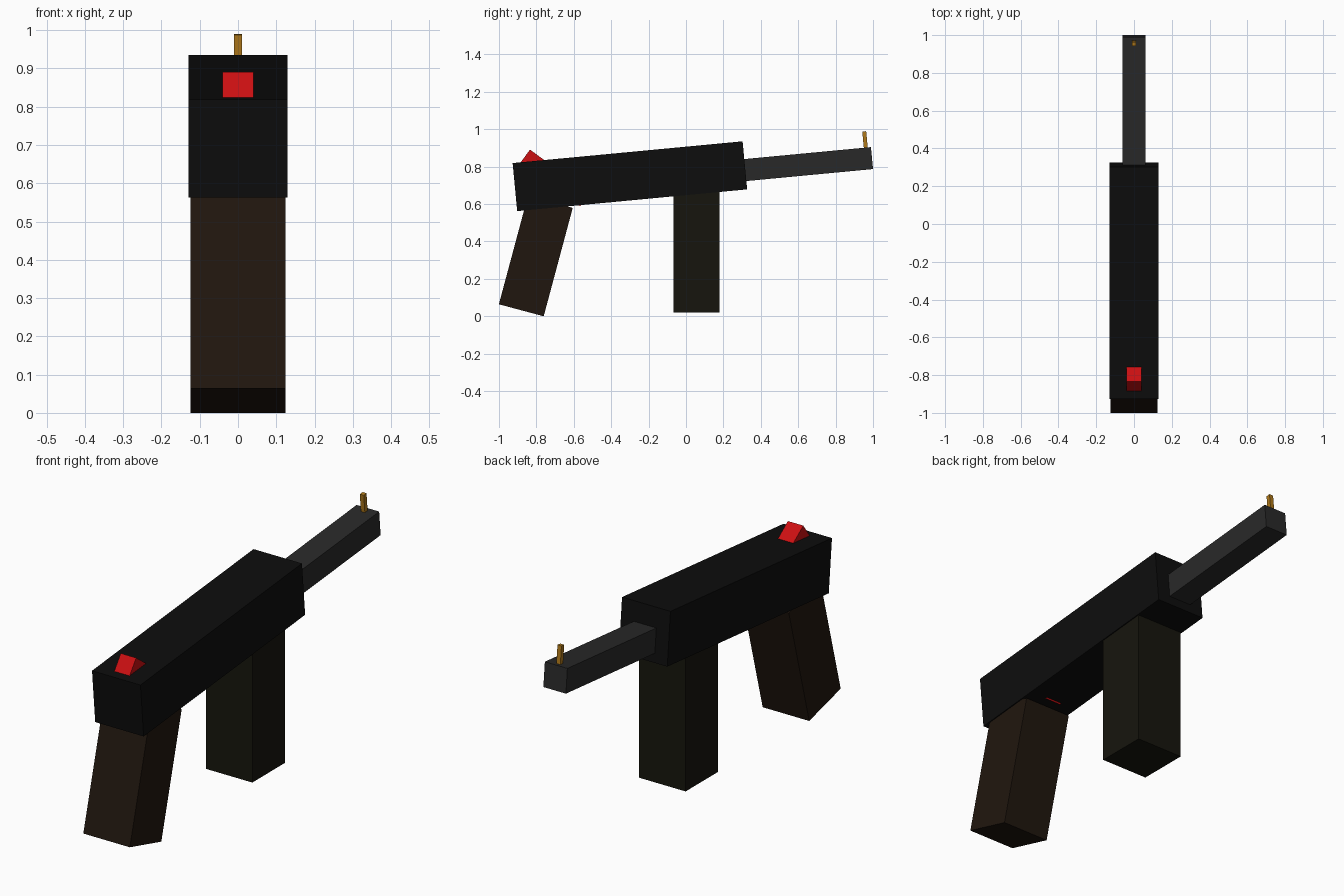
import bpy
import bmesh
from math import radians
from mathutils import Matrix

if "Cube" in bpy.data.objects:
    bpy.data.objects.remove(bpy.data.objects["Cube"])


def material(name, rgb):
    m = bpy.data.materials.new(name)
    m.diffuse_color = (*rgb, 1.0)
    m.use_nodes = True
    m.node_tree.nodes["Principled BSDF"].inputs["Base Color"].default_value = m.diffuse_color
    return m


def box(name, size, centre, tilt, mat):
    """Box of the given size, tilted about x, centred on x = 0."""
    bm = bmesh.new()
    bmesh.ops.create_cube(bm, size=1.0, matrix=Matrix.Diagonal((*size, 1.0)))
    mesh = bpy.data.meshes.new(name)
    bm.to_mesh(mesh)
    bm.free()
    mesh.materials.append(mat)
    obj = bpy.data.objects.new(name, mesh)
    obj.location = (0.0, *centre)
    obj.rotation_euler.x = radians(tilt)
    bpy.context.collection.objects.link(obj)
    return obj


black = material("black", (0.004, 0.004, 0.004))
grey = material("dark_grey", (0.022, 0.022, 0.022))
brown = material("dark_brown", (0.0145, 0.008, 0.0044))
olive = material("dark_olive", (0.008, 0.0075, 0.004))
red = material("red", (0.6, 0.005, 0.006))
gold = material("gold", (0.43, 0.19, 0.01))

# Receiver and barrel share the same upward tilt
TILT = 5.4
box("receiver", (0.258, 1.235, 0.258), (-0.30, 0.749), TILT, black)
box("barrel", (0.12, 0.72, 0.118), (0.636, 0.812), TILT, grey)

# Raked grip and upright magazine
box("grip", (0.248, 0.248, 0.60), (-0.803, 0.322), -15, brown)
box("magazine", (0.248, 0.248, 0.68), (0.056, 0.36), 0, olive)

# Slanted red bar passing through the receiver: rear sight above, tip below
box("rear_sight_bar", (0.082, 0.395, 0.085), (-0.70, 0.740), -36.3, red)

# Front sight post
box("front_sight", (0.021, 0.021, 0.13), (0.959, 0.924), TILT, gold)
